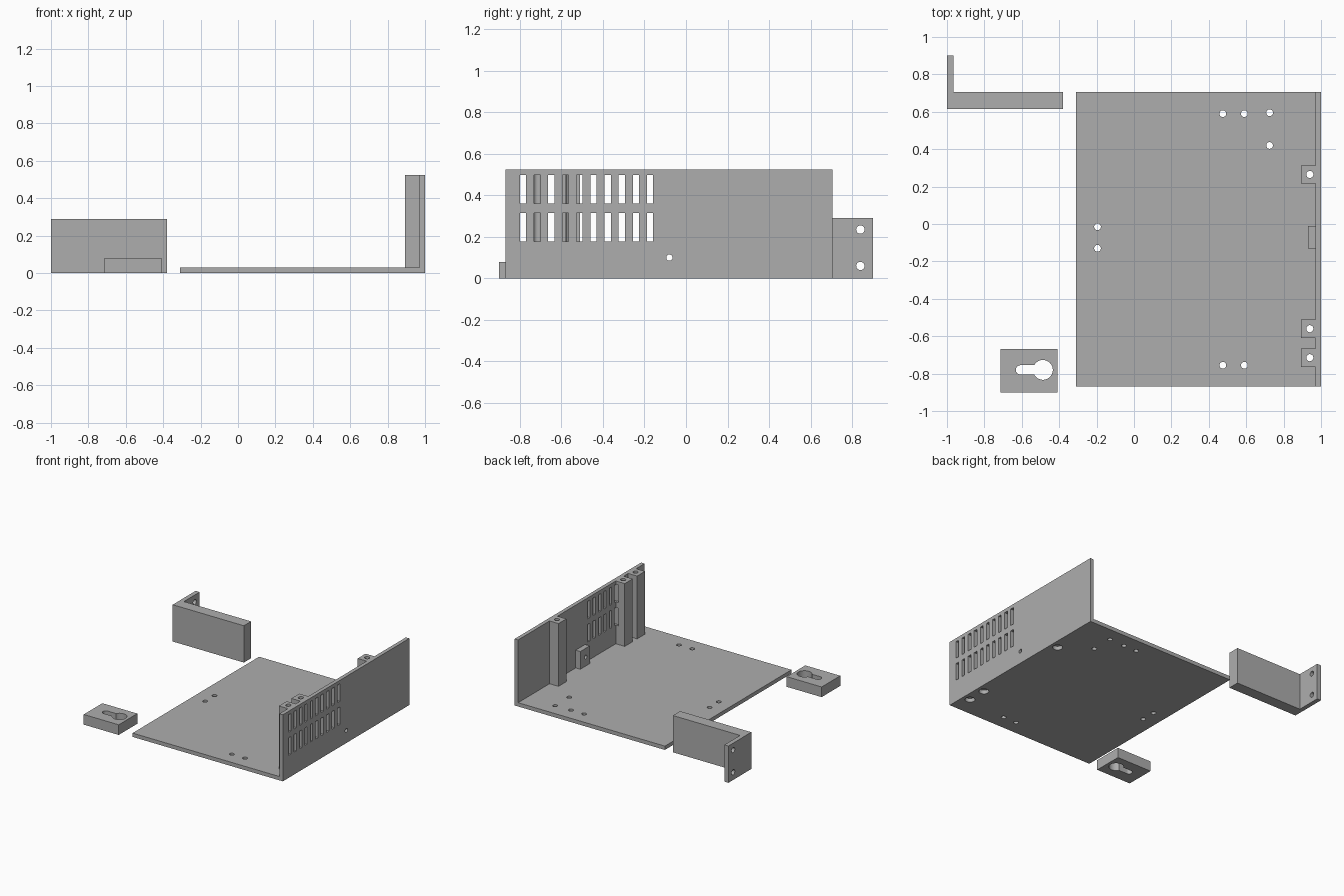
import bpy, bmesh, math
from mathutils import Matrix, Vector

default = bpy.data.objects.get("Cube")
if default:
    bpy.data.objects.remove(default, do_unlink=True)

grey = bpy.data.materials.new("plain_grey")
grey.use_nodes = True
colour = (0.42, 0.42, 0.42, 1)
grey.diffuse_color = colour
grey.node_tree.nodes["Principled BSDF"].inputs["Base Color"].default_value = colour


def finish(name, bm):
    bmesh.ops.recalc_face_normals(bm, faces=bm.faces)
    mesh = bpy.data.meshes.new(name)
    bm.to_mesh(mesh)
    bm.free()
    mesh.materials.append(grey)
    obj = bpy.data.objects.new(name, mesh)
    bpy.context.collection.objects.link(obj)
    return obj


def add_box(bm, x, y, z):
    """Box from (min, max) pairs on each axis."""
    size = Vector((x[1] - x[0], y[1] - y[0], z[1] - z[0]))
    centre = Vector((sum(x) / 2, sum(y) / 2, sum(z) / 2))
    bmesh.ops.create_cube(bm, size=1,
                          matrix=Matrix.Translation(centre) @ Matrix.Diagonal(size.to_4d()))


def add_rod(bm, centre, radius, length, axis="Z"):
    turn = Matrix.Rotation(math.pi / 2, 4, "Y") if axis == "X" else Matrix()
    bmesh.ops.create_cone(bm, cap_ends=True, segments=32, radius1=radius, radius2=radius,
                          depth=length, matrix=Matrix.Translation(centre) @ turn)


def prism(name, outline, z0, z1):
    bm = bmesh.new()
    face = bm.faces.new([bm.verts.new((x, y, z0)) for x, y in outline])
    top = bmesh.ops.extrude_face_region(bm, geom=[face])["geom"]
    verts = [v for v in top if isinstance(v, bmesh.types.BMVert)]
    bmesh.ops.translate(bm, verts=verts, vec=(0, 0, z1 - z0))
    return finish(name, bm)


def combine(target, tool, operation="DIFFERENCE"):
    """Apply a boolean and discard the helper."""
    tool.hide_render = True
    mod = target.modifiers.new("shape", "BOOLEAN")
    mod.operation, mod.solver, mod.object = operation, "EXACT", tool
    bpy.context.view_layer.objects.active = target
    bpy.ops.object.modifier_apply(modifier=mod.name)
    bpy.data.objects.remove(tool, do_unlink=True)


# Tray: floor and side wall in one bent sheet
FRONT, BACK, TOP, SHEET = -0.87, 0.705, 0.525, 0.03
bm = bmesh.new()
add_box(bm, (-0.31, 1), (FRONT, BACK), (0, SHEET))
tray = finish("tray", bm)
bm = bmesh.new()
add_box(bm, (0.97, 1), (FRONT, BACK), (0, TOP))
combine(tray, finish("side_wall", bm), "UNION")

# Screw posts and the small block against the wall
POSTS = (0.265, -0.56, -0.715)
bm = bmesh.new()
for y in POSTS:
    add_box(bm, (0.892, 0.985), (y - 0.049, y + 0.049), (0.01, TOP))
add_box(bm, (0.93, 0.985), (-0.13, -0.012), (0.01, 0.17))
combine(tray, finish("wall_posts", bm), "UNION")

# Two rows of vent slots
bm = bmesh.new()
for i in range(10):
    y = -0.785 + i * 0.068
    for z in ((0.177, 0.315), (0.36, 0.497)):
        add_box(bm, (0.945, 1.1), (y - 0.015, y + 0.015), z)
combine(tray, finish("vent_cutter", bm))

# Screw holes through posts, with wide head recesses underneath
for radius, low, high in ((0.019, -0.1, 0.7), (0.036, -0.1, 0.03)):
    bm = bmesh.new()
    for y in POSTS:
        add_rod(bm, (0.94, y, (low + high) / 2), radius, high - low)
    combine(tray, finish("post_cutter", bm))

# Mounting holes in the floor and the hole through the small block
bm = bmesh.new()
for x, y in ((0.475, 0.59), (0.59, 0.59), (0.725, 0.595), (0.725, 0.42),
             (-0.195, -0.015), (-0.195, -0.13), (0.475, -0.755), (0.59, -0.755)):
    add_rod(bm, (x, y, 0), 0.018, 0.2)
add_rod(bm, (0.97, -0.08, 0.1), 0.015, 0.2, "X")
combine(tray, finish("floor_cutter", bm))

# Angle bracket with a drilled flange
bracket = prism("angle_bracket", [(-1, 0.615), (-0.38, 0.615), (-0.38, BACK),
                                  (-0.965, BACK), (-0.965, 0.9), (-1, 0.9)], 0, 0.29)
bm = bmesh.new()
for z in (0.06, 0.235):
    add_rod(bm, (-0.98, 0.84, z), 0.02, 0.2, "X")
combine(bracket, finish("bracket_cutter", bm))

# Hanger plate with a keyhole
bm = bmesh.new()
add_box(bm, (-0.715, -0.41), (-0.9, -0.668), (0, 0.08))
plate = finish("keyhole_plate", bm)
cx, cy, big, small, slot_x = -0.487, -0.78, 0.053, 0.025, -0.607
start = math.pi - math.asin(small / big)
keyhole = [(cx + big * math.cos(a), cy + big * math.sin(a))
           for a in (-start + 2 * start * i / 32 for i in range(33))]
keyhole += [(slot_x + small * math.cos(a), cy + small * math.sin(a))
            for a in (math.pi / 2 + math.pi * i / 16 for i in range(17))]
combine(plate, prism("keyhole_cutter", keyhole, -0.1, 0.2))

# Crisp edges with smooth hole walls
for obj in (tray, bracket, plate):
    bpy.ops.object.select_all(action="DESELECT")
    obj.select_set(True)
    bpy.context.view_layer.objects.active = obj
    bpy.ops.object.shade_smooth_by_angle(angle=math.radians(30))
